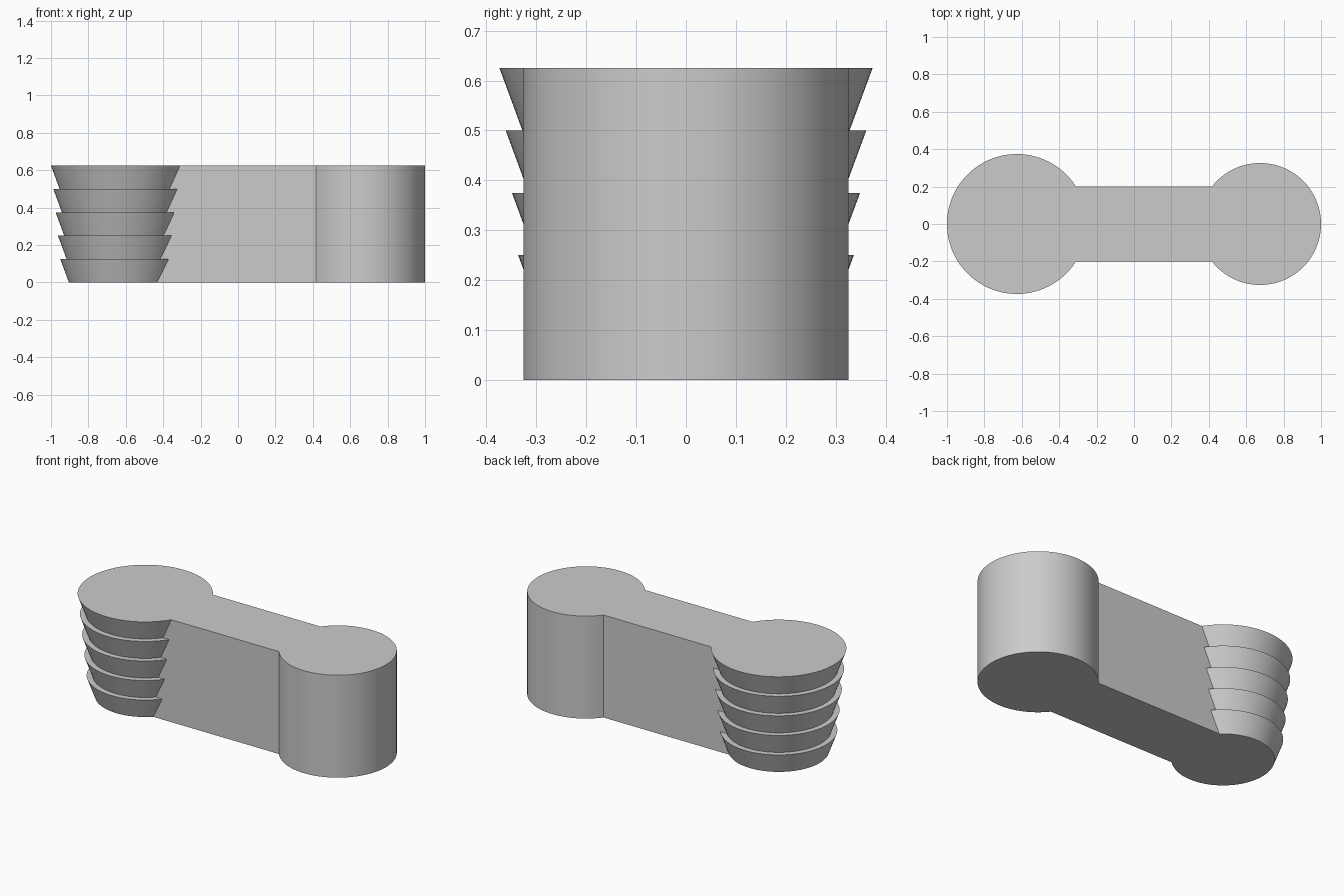
import bpy, bmesh, math

cube = bpy.data.objects.get("Cube")
if cube:
    bpy.data.objects.remove(cube, do_unlink=True)

HEIGHT = 0.625
SIDES = 96
BIG_X, SMALL_X = -0.626, 0.674
TIERS = 5

grey = bpy.data.materials.new("light grey")
grey.use_nodes = True
colour = (0.6, 0.6, 0.6, 1)
grey.diffuse_color = colour
grey.node_tree.nodes["Principled BSDF"].inputs["Base Color"].default_value = colour


def finish(name, bm):
    bmesh.ops.recalc_face_normals(bm, faces=bm.faces[:])
    mesh = bpy.data.meshes.new(name)
    bm.to_mesh(mesh)
    bm.free()
    mesh.materials.append(grey)
    obj = bpy.data.objects.new(name, mesh)
    bpy.context.collection.objects.link(obj)
    return obj


def lathe(name, x, profile):
    """Closed round solid from (radius, height) pairs."""
    bm = bmesh.new()
    rings = []
    for r, z in profile:
        angles = [math.tau * i / SIDES for i in range(SIDES)]
        rings.append([bm.verts.new((x + r * math.cos(a), r * math.sin(a), z)) for a in angles])
    for low, high in zip(rings, rings[1:]):
        for i in range(SIDES):
            j = (i + 1) % SIDES
            bm.faces.new((low[i], low[j], high[j], high[i]))
    bm.faces.new(rings[0])
    bm.faces.new(rings[-1])
    return finish(name, bm)


# Ridged end: stacked flaring tiers, each a little wider than the one below
profile = []
for i in range(TIERS):
    top = 0.374 - 0.0125 * (TIERS - 1 - i)
    profile += [(top - 0.046, HEIGHT * i / TIERS), (top, HEIGHT * (i + 1) / TIERS)]
body = lathe("ridged_connector", BIG_X, profile)

# Plain round end
small_end = lathe("round_end", SMALL_X, [(0.326, 0), (0.326, HEIGHT)])

# Straight bar between the ends
bm = bmesh.new()
bmesh.ops.create_cube(bm, size=1)
for v in bm.verts:
    v.co.x = SMALL_X if v.co.x > 0 else BIG_X
    v.co.y *= 0.4
    v.co.z = (v.co.z + 0.5) * HEIGHT
bar = finish("bar", bm)

# Fuse the parts into one solid
bpy.context.view_layer.objects.active = body
for part in (bar, small_end):
    mod = body.modifiers.new("fuse", "BOOLEAN")
    mod.operation = "UNION"
    mod.solver = "EXACT"
    mod.object = part
    bpy.ops.object.modifier_apply(modifier=mod.name)
    bpy.data.objects.remove(part, do_unlink=True)

bpy.ops.object.select_all(action="DESELECT")
body.select_set(True)
bpy.ops.object.shade_smooth_by_angle(angle=math.radians(25))
